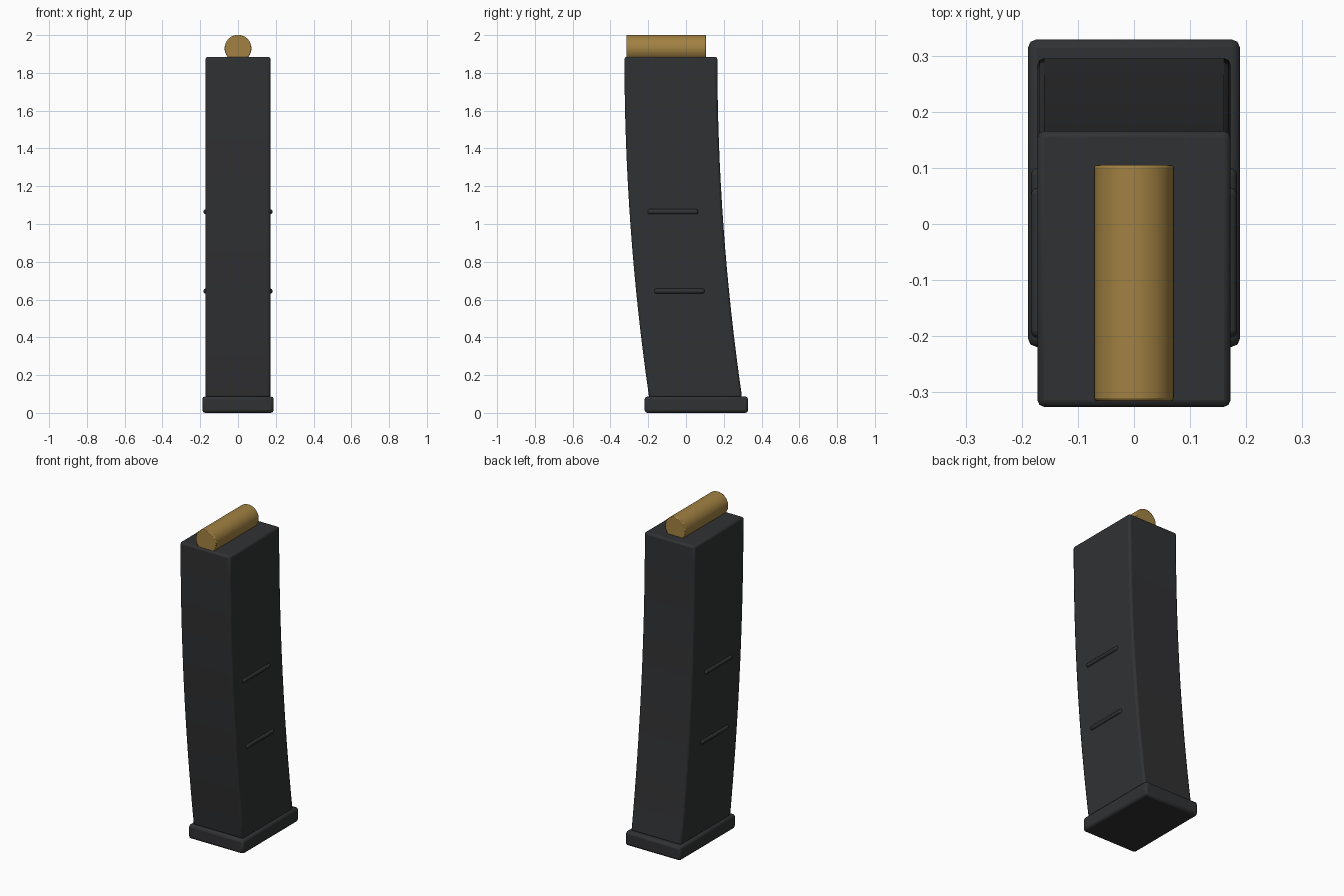
import bpy, bmesh, math

if "Cube" in bpy.data.objects:
    bpy.data.objects.remove(bpy.data.objects["Cube"])


def material(name, color):
    m = bpy.data.materials.new(name)
    m.diffuse_color = color
    m.use_nodes = True
    m.node_tree.nodes["Principled BSDF"].inputs["Base Color"].default_value = m.diffuse_color
    return m


BLACK = material("dark_polymer", (0.03, 0.031, 0.033, 1))
BRASS = material("brass", (0.36, 0.22, 0.055, 1))
TOP, BOTTOM = 1.885, 0.08


def center_y(z):
    """Curved centre line of the body."""
    return -0.08 + 0.131 * ((TOP - z) / (TOP - BOTTOM)) ** 2


def finish(ob, mat, bevel, segments=2):
    ob.data.materials.append(mat)
    b = ob.modifiers.new("edge_bevel", 'BEVEL')
    b.width, b.segments = bevel, segments
    b.limit_method, b.angle_limit = 'ANGLE', math.radians(40)
    bpy.ops.object.select_all(action='DESELECT')
    ob.select_set(True)
    bpy.context.view_layer.objects.active = ob
    bpy.ops.object.shade_smooth_by_angle(angle=math.radians(35))


def rod(name, loc, radius, length, sides, mat, bevel, segments):
    bpy.ops.mesh.primitive_cylinder_add(vertices=sides, radius=radius, depth=length,
                                        location=loc, rotation=(math.pi / 2, 0, 0))
    ob = bpy.context.object
    ob.name = name
    finish(ob, mat, bevel, segments)


# Curved body: rectangular rings stacked along the centre line
bm = bmesh.new()
rings = []
STEPS = 16
for i in range(STEPS + 1):
    z = BOTTOM + (TOP - BOTTOM) * i / STEPS
    y = center_y(z)
    rings.append([bm.verts.new((sx * 0.172, y + sy * 0.246, z))
                  for sx, sy in ((-1, -1), (1, -1), (1, 1), (-1, 1))])
for a, b in zip(rings, rings[1:]):
    for k in range(4):
        n = (k + 1) % 4
        bm.faces.new((a[k], a[n], b[n], b[k]))
bm.faces.new(rings[0][::-1])
bm.faces.new(rings[-1])
mesh = bpy.data.meshes.new("body")
bm.to_mesh(mesh)
bm.free()
body = bpy.data.objects.new("body", mesh)
bpy.context.collection.objects.link(body)
finish(body, BLACK, 0.012)

# Base plate
bpy.ops.mesh.primitive_cube_add(size=1, location=(0, 0.055, 0.0435))
base = bpy.context.object
base.name = "base_plate"
base.scale = (0.378, 0.548, 0.087)
bpy.ops.object.transform_apply(location=False, rotation=False, scale=True)
finish(base, BLACK, 0.015)

# Side ribs, two on each side
for side, label in ((-1, "left"), (1, "right")):
    for z, level in ((0.645, "lower"), (1.065, "upper")):
        rod(f"{level}_rib_{label}", (side * 0.17, center_y(z) - 0.016, z),
            0.0135, 0.268, 16, BLACK, 0.012, 3)

# Cartridge resting in the top
rod("cartridge", (0, -0.105, 1.93), 0.071, 0.421, 48, BRASS, 0.005, 2)
